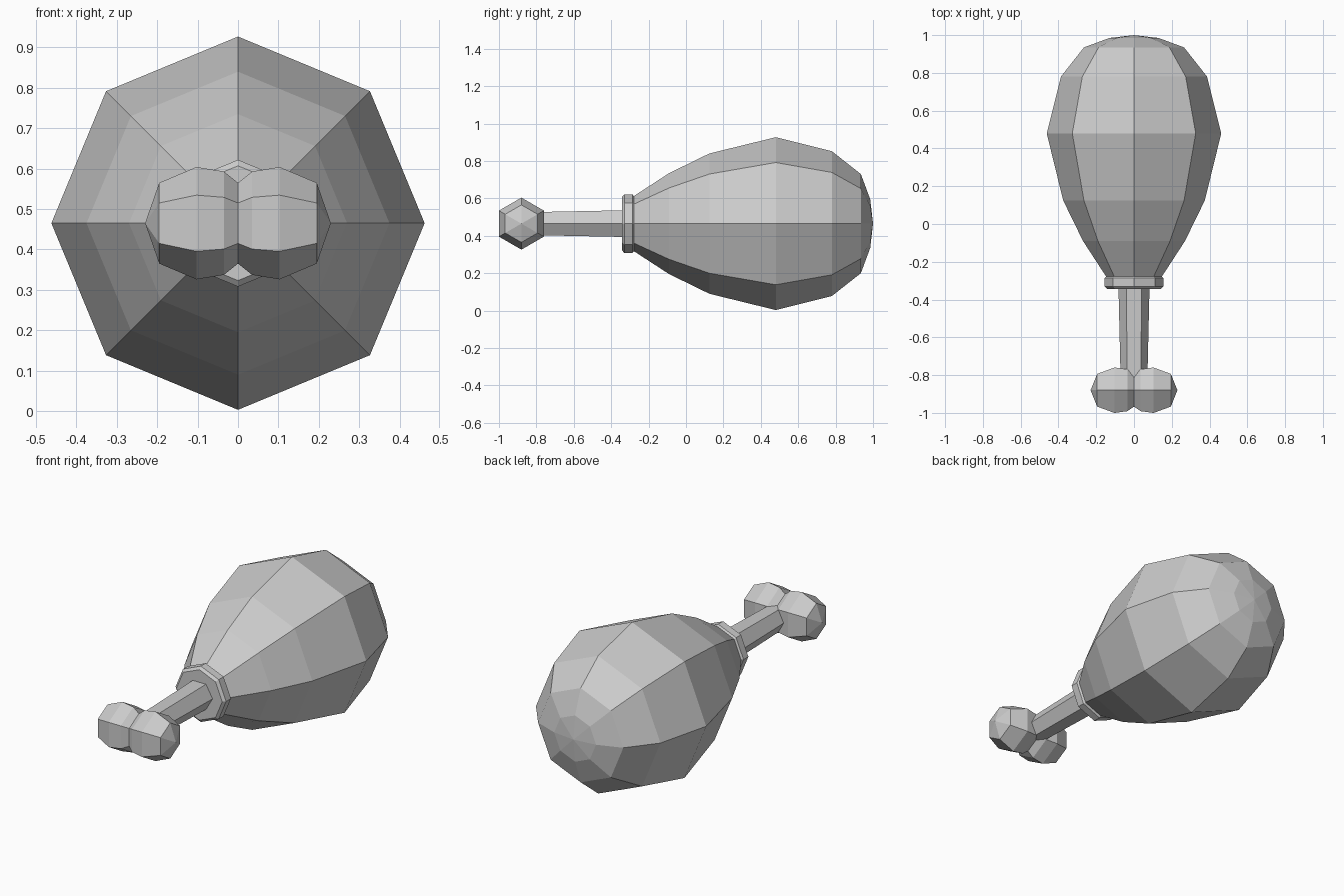
import bpy, bmesh, math
from mathutils import Matrix

if "Cube" in bpy.data.objects:
    bpy.data.objects.remove(bpy.data.objects["Cube"])

ZC = 0.465  # height of the long axis


def lathe(name, profile, sides, axis, centre, phase=0.0):
    """Flat-faced revolve of (position, radius) pairs around the x or y axis."""
    bm = bmesh.new()
    rings = []
    for p, r in profile:
        ring = []
        for i in range(1 if r == 0 else sides):
            a = phase + 2 * math.pi * i / sides
            u, w = r * math.cos(a), r * math.sin(a)
            ring.append(bm.verts.new((u, p, w) if axis == 'y' else (p, u, w)))
        rings.append(ring)
    for a, b in zip(rings, rings[1:]):
        for i in range(sides):
            j = (i + 1) % sides
            if len(a) == 1:
                bm.faces.new((a[0], b[j], b[i]))
            elif len(b) == 1:
                bm.faces.new((a[i], a[j], b[0]))
            else:
                bm.faces.new((a[i], a[j], b[j], b[i]))
    for ring in (rings[0], rings[-1]):
        if len(ring) > 1:
            bm.faces.new(ring)
    bmesh.ops.recalc_face_normals(bm, faces=bm.faces)
    mesh = bpy.data.meshes.new(name)
    bm.to_mesh(mesh)
    bm.free()
    ob = bpy.data.objects.new(name, mesh)
    ob.location = centre
    bpy.context.collection.objects.link(ob)
    return ob


# Plump meat, pear-shaped along y
lathe("meat", [(-0.29, 0.14), (-0.09, 0.27), (0.125, 0.375), (0.48, 0.462),
               (0.78, 0.387), (0.935, 0.265), (0.985, 0.13), (1.0, 0)],
      8, 'y', (0, 0, ZC))

# Rolled collar where the bone leaves the meat
lathe("collar", [(-0.343, 0.142), (-0.33, 0.157), (-0.287, 0.157), (-0.273, 0.142)],
      8, 'y', (0, 0, ZC))

# Bone shaft, tapering slightly toward the knuckle
lathe("bone_shaft", [(-0.86, 0.07), (-0.30, 0.083)], 6, 'y', (0, 0, ZC))

# Double knuckle: one profile mirrored across x = 0
half = [(0.23, 0), (0.195, 0.1), (0.103, 0.139), (0.035, 0.128)]
knuckle = [(-x, r) for x, r in half] + [(0, 0.1)] + half[::-1]
lathe("bone_knuckle", knuckle, 6, 'x', (0, -0.88, ZC), math.pi / 6)
